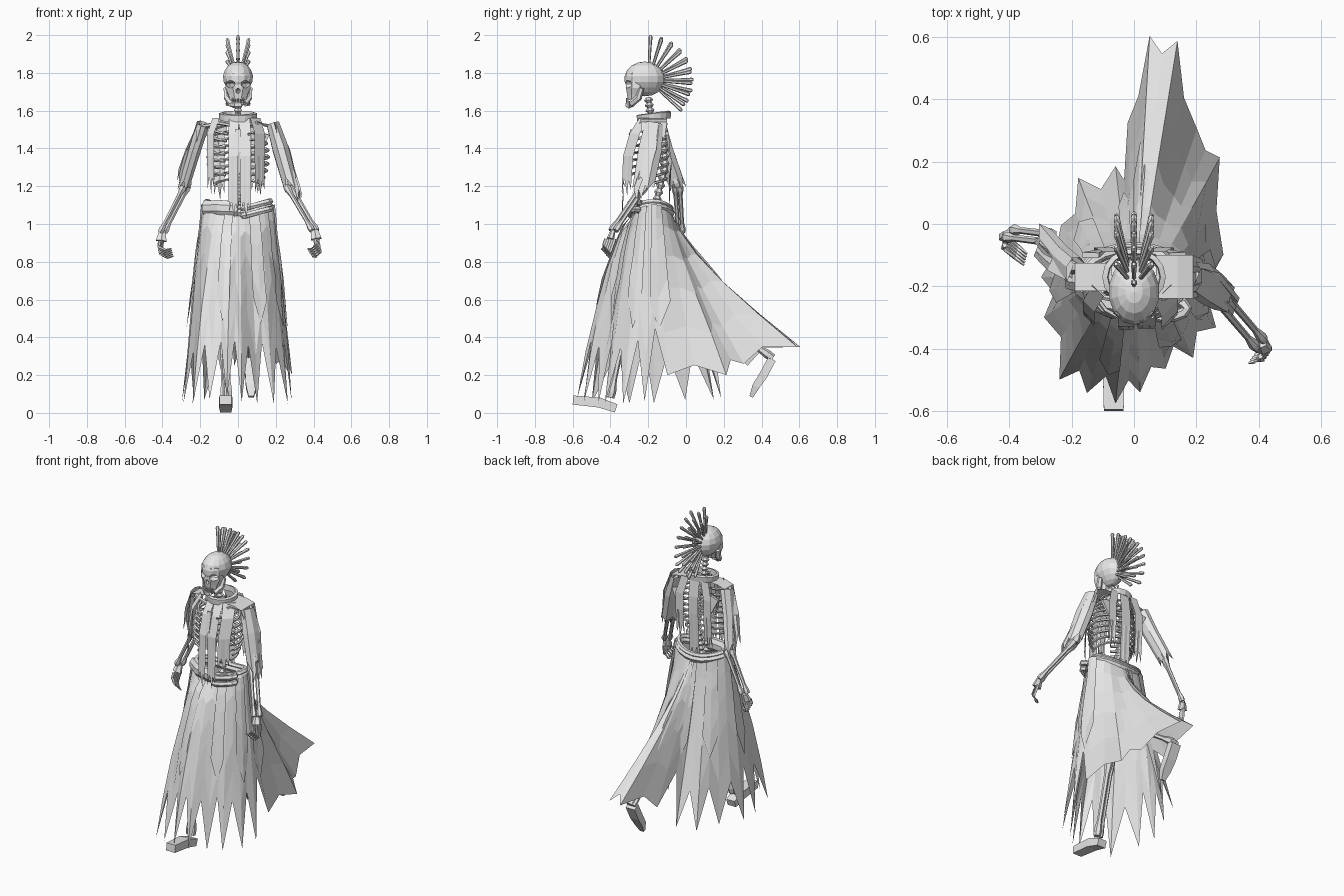
import bpy, bmesh, math, random
from mathutils import Vector as V

if "Cube" in bpy.data.objects:
    bpy.data.objects.remove(bpy.data.objects["Cube"])
random.seed(4)

grey = bpy.data.materials.new("plain grey")
grey.use_nodes = True
grey.diffuse_color = (0.8, 0.8, 0.8, 1)
grey.node_tree.nodes["Principled BSDF"].inputs["Base Color"].default_value = (0.8, 0.8, 0.8, 1)


def finish(name, bm):
    bmesh.ops.recalc_face_normals(bm, faces=bm.faces)
    me = bpy.data.meshes.new(name)
    bm.to_mesh(me)
    bm.free()
    me.materials.append(grey)
    ob = bpy.data.objects.new(name, me)
    bpy.context.collection.objects.link(ob)
    return ob


def grid(bm, rows, closed):
    n = len(rows[0])
    for a, b in zip(rows, rows[1:]):
        for i in range(n if closed else n - 1):
            j = (i + 1) % n
            bm.faces.new((a[i], a[j], b[j], b[i]))


def tubes(name, paths, n=6, loop=False, cap=True, jag=0, flat=1):
    """Each path is a list of (x, y, z, radius)."""
    bm = bmesh.new()
    for path in paths:
        pts = [V(p[:3]) for p in path]
        rows, m = [], len(path)
        for k, p in enumerate(path):
            nxt = pts[(k + 1) % m] if loop else pts[min(k + 1, m - 1)]
            prv = pts[k - 1] if loop else pts[max(k - 1, 0)]
            d = (nxt - prv).normalized()
            ref = V((0, 0, 1)) if loop else V((1, 0, 0)) if abs(d.x) < 0.8 else V((0, 1, 0))
            u = (ref - d * ref.dot(d)).normalized()
            w = d.cross(u)
            ring = []
            for i in range(n):
                a = math.tau * i / n + math.pi / n
                q = pts[k] + (u * math.cos(a) + w * math.sin(a) * flat) * p[3]
                if jag and k == m - 1:
                    q += d * jag * (i % 2) * random.uniform(0.4, 1.2)
                ring.append(bm.verts.new(q))
            rows.append(ring)
        grid(bm, rows + rows[:1] if loop else rows, True)
        if cap and not loop:
            bm.faces.new(rows[0])
            bm.faces.new(rows[-1])
    return finish(name, bm)


def bone(a, b, r):
    """Shaft with wider knuckles at both ends."""
    a, b = V(a), V(b)
    return [(*a.lerp(b, t), r * s) for t, s in ((0, 1.5), (0.08, 1.6), (0.2, 1), (0.8, 0.9), (0.93, 1.5), (1, 1.3))]


def strip(name, path, across):
    """Hanging cloth strip with a torn end; path is (x, y, z, half width)."""
    bm = bmesh.new()
    c = V(across).normalized()
    rows = []
    for k, p in enumerate(path):
        drop = V((0, 0, -0.07 if k == len(path) - 1 else 0))
        rows.append([bm.verts.new(V(p[:3]) + c * p[3] * s + drop * e)
                     for s, e in ((-1, 1), (-0.4, 0), (0.2, 1.3), (0.5, 0.1), (1, 0.8))])
    grid(bm, rows, False)
    return finish(name, bm)


# Skirt: waist ring lofted to a list of hem tips, swept back into a train
HEM = [(.02, -.55, .06), (.1, -.46, .05), (.19, -.43, .05), (.26, -.33, .05), (.29, -.22, .06),
       (.28, -.1, .2), (.28, .22, .2), (.2, .3, .26), (.14, .59, .35), (.05, .6, .35),
       (-.02, .32, .25), (-.06, .19, .08), (-.18, .15, .07), (-.24, 0, .07), (-.305, -.17, .05),
       (-.29, -.3, .05), (-.24, -.5, .05), (-.15, -.54, .07), (-.06, -.58, .08)]
WAIST = V((0, -.175, 0))


def skirt_point(u, t, out):
    n, i = len(HEM), math.floor(u)
    hem = V(HEM[i % n]).lerp(V(HEM[(i + 1) % n]), u - i)
    d = hem - WAIST
    a = math.atan2(d.y, d.x)
    top = WAIST + V((.185 * math.cos(a), .105 * math.sin(a), 1.045 + .06 * math.cos(a) ** 2))
    h = t ** (1 + (.45 if hem.y > -.15 else .85) * (hem.y + .15))
    p = V((*top.lerp(hem, h).xy, top.z + (hem.z - top.z) * t))
    return p + V((math.cos(a), math.sin(a), 0)) * out


def skirt_cloth(name, columns, closed=False, lift=0.0):
    """Columns are (hem position, how far down it reaches)."""
    bm = bmesh.new()
    rows = []
    for s in (0, .12, .3, .5, .75, 1):
        rows.append([bm.verts.new(skirt_point(u, s * end, lift + random.uniform(-.01, .008) * s))
                     for u, end in columns])
    grid(bm, rows, closed)
    return finish(name, bm)


cols = []
for i in range(len(HEM)):
    notch = .94 if 5 <= i <= 9 else random.uniform(.67, .78)
    cols += [(i, 1), (i + .5, notch)]
skirt_cloth("skirt", cols, True)
for i, reach in ((1.4, .58), (3.2, .62), (4.7, .7), (9.3, .64), (10.6, .6), (12.5, .58), (14.4, .62), (17.6, .58)):
    skirt_cloth("over_skirt_panel", [(i - .5, reach * .75), (i, reach), (i + .45, reach * .8)], lift=.01)

# Rolled belt following the hips, a side band and a coil at the left hip
for dz, r in ((-.005, .022), (.018, .016)):
    ring = [(.165 * math.cos(a), -.175 + .095 * math.sin(a), 1.065 + dz + .035 * math.cos(a) ** 2, r)
            for a in [math.tau * i / 20 for i in range(20)]]
    tubes("belt_roll", [ring], loop=True)
tubes("belt_coil", [[(.095 + .075 * math.cos(a), -.27 + .03 * math.sin(a), z + .02 * math.cos(a), .017)
                     for a in [math.tau * i / 12 for i in range(12)]] for z in (1.06, 1.1)], loop=True)
tubes("belt_band", [[(-.175, -.2, 1.085, .03), (-.1, -.255, 1.085, .032), (0, -.275, 1.08, .03)]], 8, flat=1.4)

# Spine, pelvis and ribs
spine = [(0, -.2, 1.67), (0, -.185, 1.56), (0, -.12, 1.45), (0, -.11, 1.3), (0, -.15, 1.15), (0, -.17, 1.02)]
vertebrae = []
for a, b in zip(spine, spine[1:]):
    for k in range(8):
        vertebrae.append((*V(a).lerp(V(b), k / 8), .024 if k % 2 else .013))
tubes("spine", [vertebrae])
tubes("pelvis", [[(-.1, -.17, 1.02, .03), (0, -.15, .98, .045), (.1, -.17, 1.02, .03)]])
ribs = []
for k in range(9):
    z, w = 1.53 - .036 * k, .085 + .065 * math.sin(math.pi * (k + 1.5) / 11)
    for s in (-1, 1):
        ribs.append([(s * (w * math.sin(a) + .012), -.205 + .1 * math.cos(a), z - .02 * a, .008)
                     for a in [math.pi * j / 8 for j in range(8 if k < 7 else 6)]])
tubes("ribs", ribs, 5)
tubes("breastbone", [[(0, -.28, 1.5, .02), (0, -.305, 1.38, .024), (0, -.3, 1.26, .012)]], 4)
tubes("collar_bones", [[(s * .02, -.25, 1.52, .01), (s * .1, -.235, 1.535, .01), (s * .18, -.17, 1.515, .014)] for s in (-1, 1)])
tubes("shoulder_blades", [[(s * .14, -.1, 1.48, .04), (s * .1, -.085, 1.36, .015)] for s in (-1, 1)], 4, flat=.3)

# High collar band
bm = bmesh.new()
rows = []
for r, z in ((.098, 1.55), (.102, 1.585), (.085, 1.59), (.082, 1.555), (.098, 1.55)):
    rows.append([bm.verts.new((r * math.cos(a), -.17 + r * .9 * math.sin(a), z + .01 * math.sin(a)))
                 for a in [math.tau * i / 16 for i in range(16)]])
grid(bm, rows, True)
finish("collar", bm)

# Hanging stole strips, front and back, and shoulder cloth
for x, w, low in ((-.025, .026, 1.12), (.04, .03, 1.12), (.115, .038, 1.24), (-.145, .026, 1.25)):
    y = -.25 + abs(x) * .25
    turn = (1, math.copysign(1, x) if abs(x) > .1 else 0, 0)
    strip("front_strip", [(x * .8, y, 1.56, w), (x, y - .05, 1.48, w), (x, y - .085, 1.36, w), (x, y - .095, low, w * .9)], turn)
for x, w, low in ((0, .035, 1.13), (.1, .028, 1.25), (-.1, .028, 1.22)):
    strip("back_strip", [(x * .7, -.09, 1.57, w), (x, -.075, 1.46, w), (x, -.075, 1.35, w), (x, -.09, low, w)], (1, 0, 0))
for s, w in ((-1, .045), (1, .07)):
    strip("shoulder_cloth", [(s * .07, -.17, 1.56, w), (s * .14, -.17, 1.555, w), (s * .19, -.17, 1.54, w), (s * .22, -.17, 1.5, w * .8)], (0, 1, 0))

# Arms with sleeves and loosely curled hands
ARMS = {"left": ((.185, -.17, 1.5), (.268, -.225, 1.2), (.405, -.385, .965), V((.02, -.035, -.1)), V((-.04, -.01, -.02))),
        "right": ((-.185, -.155, 1.5), (-.275, -.045, 1.2), (-.4, -.03, .955), V((-.015, -.03, -.1)), V((.06, -.05, -.01)))}
for side, (sh, el, wr, reach, curl) in ARMS.items():
    sh, el, wr = V(sh), V(el), V(wr)
    off = V((.012, .012, 0))
    tubes(side + "_arm_bones", [bone(sh, el, .018), bone(el + off, wr + off, .012), bone(el - off, wr - off, .012)])
    hand = wr + reach * .45
    tubes(side + "_palm", [[(*wr, .022), (*hand, .032)]], flat=.6)
    fingers = []
    for k in range(5):
        base = hand + V((.004 * (k - 2), .012 * (k - 2), 0))
        mid = base + reach * (.3 + .1 * k)
        fingers.append([(*base, .009), (*mid, .009), (*(mid + curl * .6 + V((0, 0, -.012))), .007), (*(mid + curl * 1.1), .004)])
    tubes(side + "_fingers", fingers, 5)
    out = V((math.copysign(.012, sh.x), 0, 0))
    size = 1 if side == "left" else .75
    a, b, c = sh + V((0, 0, .03)), sh.lerp(el, .35) + out, sh.lerp(el, .88) + out
    tubes(side + "_sleeve", [[(*a, .036), (*b, .046 * size), (*c, .042 * size)]], 8, cap=False, jag=.06, flat=1.45)
    low = el + out * (5 if side == "left" else 3) + V((0, -.04 * size, -.01 if side == "left" else .09))
    strip(side + "_sleeve_tatter", [(*(a + out * 1.5), .03), (*(b + out * 3), .035), (*low, .03)], (.4, 1, 0))

# Legs, striding
for side, hip, knee, ankle in (("right", (-.08, -.18, 1.0), (-.075, -.3, .56), (-.065, -.4, .08)),
                               ("left", (.08, -.16, 1.0), (.075, .02, .6), (.07, .46, .29))):
    knee, ankle, off = V(knee), V(ankle), V((.014, 0, 0))
    tubes(side + "_leg_bones", [bone(hip, knee, .022), bone(knee + off, ankle + off, .016), bone(knee - off, ankle - off, .01)])
tubes("right_foot", [[(-.065, -.37, .024, .042), (-.065, -.46, .055, .05), (-.065, -.598, .068, .045)]], 4, flat=.75)
tubes("left_foot", [[(.07, .455, .285, .045), (.07, .41, .2, .045), (.07, .37, .14, .04), (.07, .345, .085, .02)]], 4, flat=.7)

# Skull: cranium and face, with sockets cut away
bm = bmesh.new()
bmesh.ops.create_uvsphere(bm, u_segments=14, v_segments=9, radius=1)
for v in bm.verts:
    x, y, z = v.co
    pinch = 1 - .3 * max(0, -z)
    v.co = (x * .083 * pinch, -.218 + y * .108, 1.768 + z * .092)
skull = finish("skull", bm)
face = tubes("cheeks", [[(0, -.265, 1.8, .066), (0, -.265, 1.72, .072), (0, -.272, 1.685, .056), (0, -.275, 1.655, .046)]], 8, flat=.8)
bm = bmesh.new()
for x, z, size in ((.042, 1.74, (.028, .05, .02)), (-.042, 1.74, (.028, .05, .02)), (0, 1.705, (.011, .03, .014))):
    made = bmesh.ops.create_uvsphere(bm, u_segments=10, v_segments=6, radius=1)
    for v in made["verts"]:
        v.co = (x + v.co.x * size[0], -.315 + v.co.y * size[1], z + v.co.z * size[2])
cutter = finish("socket_cutter", bm)
cutter.hide_render = True
cutter.hide_set(True)
for ob in (skull, face):
    mod = ob.modifiers.new("sockets", 'BOOLEAN')
    mod.operation, mod.object, mod.solver = 'DIFFERENCE', cutter, 'EXACT'
jaw = [(.064, -.235, 1.72, .014), (.058, -.25, 1.67, .018), (.036, -.288, 1.637, .018), (.013, -.304, 1.63, .019)]
tubes("jaw", [jaw + [(-x, y, z, r) for x, y, z, r in reversed(jaw)]])
tubes("teeth", [[(.0095 * k, -.315 + .0008 * k * k, 1.668, .005), (.0095 * k, -.315 + .0008 * k * k, 1.64, .004)] for k in range(-3, 4)], 4)

# Crest of pins radiating from the skull
pins = []
for tilt, count, hi, lo in ((0, 10, 87, -42), (14, 8, 72, -34), (-14, 8, 72, -34)):
    for k in range(count):
        a, t = math.radians(hi + (lo - hi) * k / (count - 1)), math.radians(tilt)
        d = V((math.sin(t), math.cos(a) * math.cos(t), math.sin(a) * math.cos(t)))
        c = V((0, -.2, 1.76))
        pins.append([(*(c + d * r), w) for r, w in ((.08, .007), (.2, .009), (.23, .011), (.24, .006))])
tubes("crest_pins", pins)
